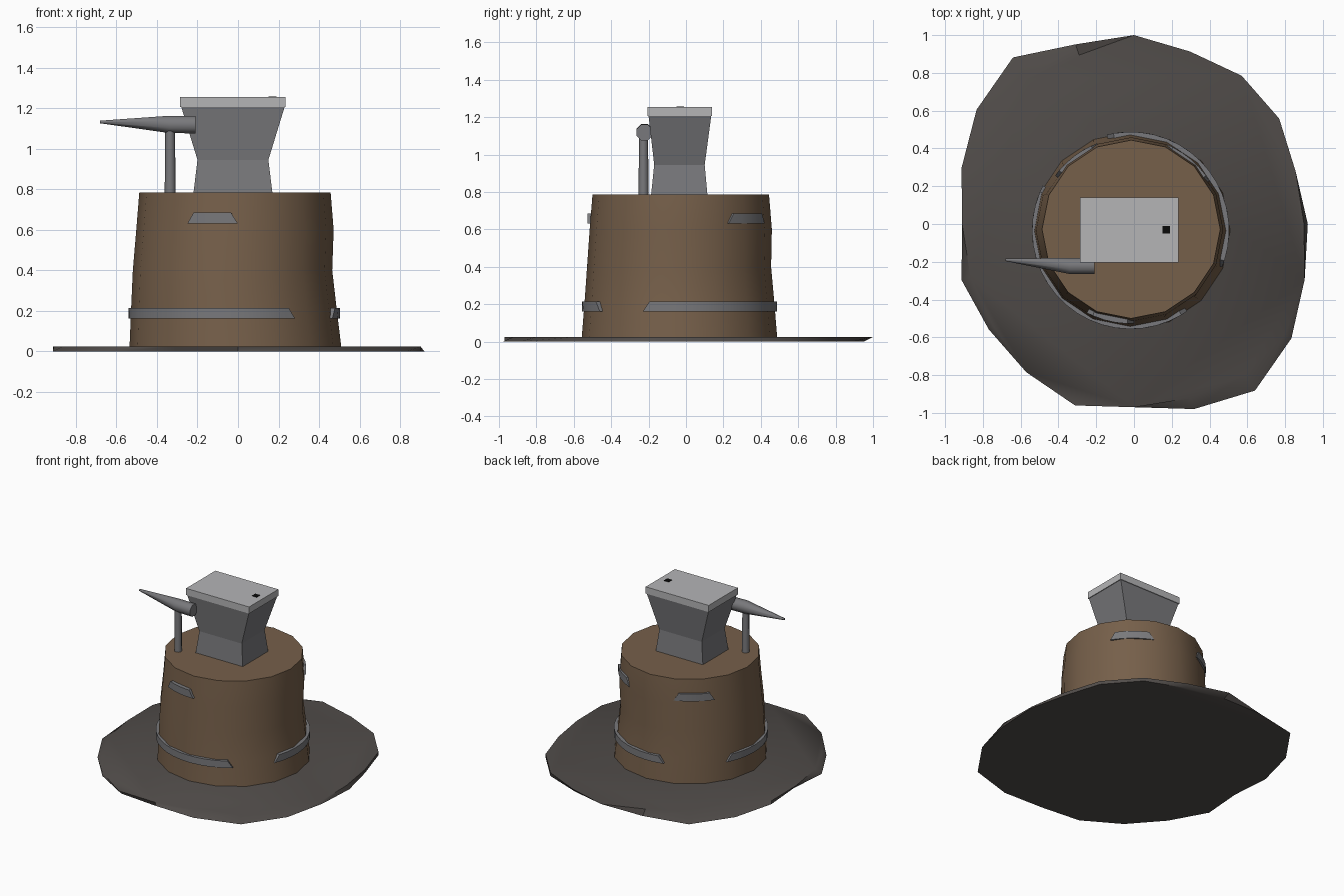
import bpy
import bmesh
from math import sin, cos, radians, tau
from mathutils import Vector

cube = bpy.data.objects.get("Cube")
if cube:
    bpy.data.objects.remove(cube, do_unlink=True)


def material(name, *rgb):
    mat = bpy.data.materials.new(name)
    mat.use_nodes = True
    mat.diffuse_color = (*rgb, 1)
    mat.node_tree.nodes["Principled BSDF"].inputs["Base Color"].default_value = (*rgb, 1)
    return mat


WOOD = material("wood", .18, .115, .068)
SOIL = material("soil", .082, .073, .068)
STEEL = material("dark steel", .19, .19, .2)
POLISHED = material("polished steel", .46, .46, .47)
BLACK = material("hole black", .003, .003, .003)


def loft(name, rings, mat, smooth=None, closed=False):
    """Skin a row of equal rings; cap both ends, or join last to first."""
    bm = bmesh.new()
    loops = [[bm.verts.new(p) for p in ring] for ring in rings]
    pairs = list(zip(loops, loops[1:]))
    if closed:
        pairs.append((loops[-1], loops[0]))
    else:
        bm.faces.new(loops[0])
        bm.faces.new(loops[-1])
    n = len(loops[0])
    for a, b in pairs:
        for i in range(n):
            j = (i + 1) % n
            bm.faces.new((a[i], a[j], b[j], b[i]))
    bmesh.ops.recalc_face_normals(bm, faces=bm.faces)
    mesh = bpy.data.meshes.new(name)
    bm.to_mesh(mesh)
    bm.free()
    mesh.materials.append(mat)
    obj = bpy.data.objects.new(name, mesh)
    bpy.context.collection.objects.link(obj)
    if smooth:
        bpy.ops.object.select_all(action='DESELECT')
        obj.select_set(True)
        bpy.context.view_layer.objects.active = obj
        bpy.ops.object.shade_smooth_by_angle(angle=radians(smooth))
    return obj


def circle(center, radius, sides, axis='Z', turn=0):
    c = Vector(center)
    ring = []
    for i in range(sides):
        a = tau * i / sides + turn
        u, v = radius * cos(a), radius * sin(a)
        ring.append(c + Vector((u, v, 0) if axis == 'Z' else (0, u, v)))
    return ring


def rect(x0, x1, y0, y1, z):
    return [(x0, y0, z), (x1, y0, z), (x1, y1, z), (x0, y1, z)]


# Ragged ground disc: the two rims differ, so the edge bevels unevenly
rim = [.92, .9, .95, .97, .96, 1, 1, 1.09, 1.03, .96,
       .91, .96, .95, .97, 1.01, .97, 1.03, 1.09, 1.03, .95]
top_inset = {0: .02, 6: .06, 7: .14, 8: .04, 11: .05, 12: .03, 16: .06, 17: .1, 18: .04}
low_inset = {4: .02, 5: .05, 10: .02, 14: .02}


def rim_ring(inset, z):
    ring = []
    for i, r in enumerate(rim):
        a = tau * i / len(rim)
        r -= inset.get(i, 0)
        ring.append((r * cos(a), r * sin(a), z))
    return ring


loft("ground_disc", [rim_ring(low_inset, 0), rim_ring(top_inset, .025)], SOIL, 60)

# Tapered, slightly crooked stump: centre x, centre y, height, radius
stump = [(-.012, -.035, .004, .524), (-.02, -.035, .2, .508), (-.027, -.037, .4, .492),
         (-.015, -.028, .6, .487), (-.015, -.028, .785, .472)]
loft("stump", [circle(s[:3], s[3], 16, turn=tau / 4) for s in stump], WOOD, 40)


# Iron straps lying on the bark
def strap(name, z, height, radius, start, end, flare=2):
    steps = max(3, round((end - start) / 8))
    rings = []
    for i in range(steps + 1):
        t = i / steps
        section = []
        for r, dz, wide in ((-.04, -1, 1), (.0, -1, 1), (.0, 1, -1), (-.04, 1, -1)):
            a = radians(start + (end - start) * t + wide * flare * (2 * t - 1))
            section.append((-.018 + (radius + r) * cos(a), -.034 + (radius + r) * sin(a),
                            z + dz * height / 2))
        rings.append(section)
    loft(name, rings, STEEL, 30)


for label, start, end in (("front", 155, 303), ("back", -20, 102)):
    strap("lower_strap_" + label, .188, .052, .522, start, end)
for label, start, end in (("front", 244, 270), ("side", 34, 65), ("back", 113, 142)):
    strap("upper_strap_" + label, .658, .055, .494, start, end)

# Anvil: waisted body, polished face and square tool hole
loft("anvil_body", [rect(-.22, .17, -.187, .115, .78), rect(-.2, .15, -.17, .1, .945),
                    rect(-.28, .23, -.2, .135, 1.206)], STEEL)
loft("anvil_face", [rect(-.285, .235, -.205, .14, z) for z in (1.205, 1.255)], POLISHED)
loft("tool_hole", [rect(.15, .19, -.05, -.01, z) for z in (1.24, 1.258)], BLACK)

# Horn on its own post
horn = [((-.21, -.222, 1.118), .046), ((-.34, -.222, 1.12), .046), ((-.68, -.19, 1.132), .007)]
loft("horn", [circle(c, r, 8, 'X', tau / 16) for c, r in horn], STEEL, 50)
post = [((-.335, -.227, .78), .027), ((-.335, -.227, 1.1), .024)]
loft("horn_post", [circle(c, r, 8) for c, r in post], STEEL, 50)
